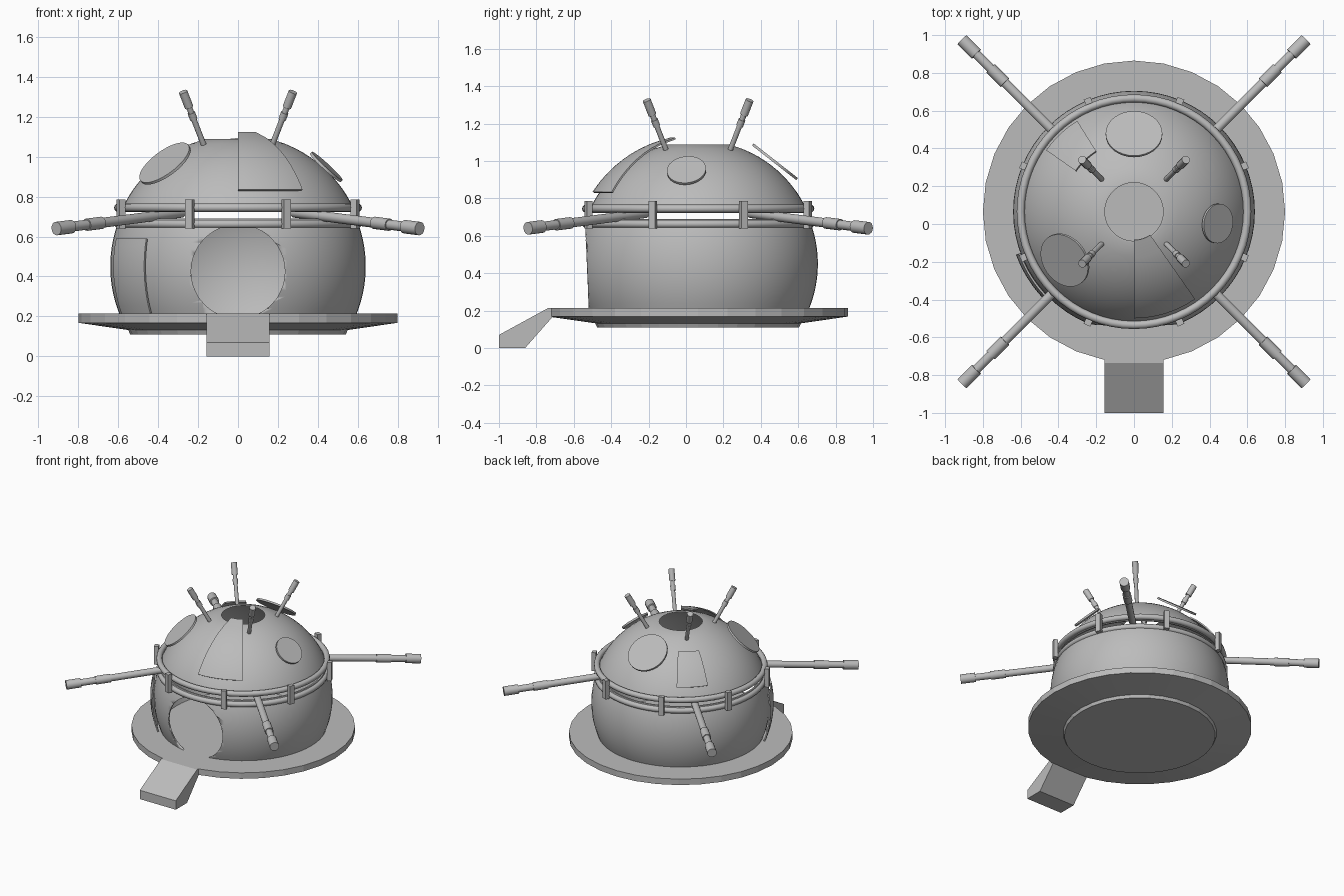
import bpy, bmesh
from math import sin, cos, pi, radians, sqrt
from mathutils import Vector

CY = 0.065          # hull axis in y
DOME_Z = 0.47       # centre height of dome sphere
BODY_Z = 0.45       # centre height of lower hull sphere

cube = bpy.data.objects.get("Cube")
if cube:
    bpy.data.objects.remove(cube)

grey = bpy.data.materials.new("plain_grey")
grey.use_nodes = True
GREY = (0.5, 0.5, 0.5, 1)
grey.diffuse_color = GREY
grey.node_tree.nodes["Principled BSDF"].inputs["Base Color"].default_value = GREY


def finish(name, bm, smooth=30):
    bmesh.ops.remove_doubles(bm, verts=bm.verts, dist=1e-5)
    bmesh.ops.recalc_face_normals(bm, faces=bm.faces)
    mesh = bpy.data.meshes.new(name)
    bm.to_mesh(mesh)
    bm.free()
    mesh.materials.append(grey)
    ob = bpy.data.objects.new(name, mesh)
    bpy.context.collection.objects.link(ob)
    if smooth:
        bpy.ops.object.select_all(action='DESELECT')
        ob.select_set(True)
        bpy.context.view_layer.objects.active = ob
        bpy.ops.object.shade_smooth_by_angle(angle=radians(smooth))
    return ob


def lathe(name, profile, sides, start=(0, CY, 0), axis=(0, 0, 1), smooth=30):
    """Spin (radius, height) points about an axis."""
    bm = bmesh.new()
    turn = Vector((0, 0, 1)).rotation_difference(Vector(axis))
    rings = []
    for r, h in profile:
        rings.append([bm.verts.new(Vector(start) + turn @ Vector(
            (r * cos(2 * pi * i / sides), r * sin(2 * pi * i / sides), h)))
            for i in range(sides)])
    for a, b in zip(rings, rings[1:]):
        for i in range(sides):
            j = (i + 1) % sides
            bm.faces.new((a[i], a[j], b[j], b[i]))
    bmesh.ops.remove_doubles(bm, verts=bm.verts, dist=1e-5)
    return finish(name, bm, smooth)


def sphere_shell(name, radius, centre, z0, z1, steps=16, wall=0.012):
    """Thin spherical band, open at top and bottom."""
    heights = [z0 + (z1 - z0) * i / steps - centre for i in range(steps + 1)]
    outer = [(sqrt(radius ** 2 - h * h), h + centre) for h in heights]
    inner = [(r - wall, z) for r, z in reversed(outer)]
    return lathe(name, outer + inner + outer[:1], 64)


def curved_panel(name, az0, az1, z0, z1, radius, centre, thick=0.01, n=10):
    """Curved plate following a sphere between two azimuths and heights."""
    bm = bmesh.new()
    layers = []
    for rad in (radius, radius - thick):
        grid = []
        for k in range(n + 1):
            h = z0 + (z1 - z0) * k / n - centre
            r = sqrt(radius ** 2 - h * h)
            s = rad / radius
            row = []
            for i in range(n + 1):
                a = radians(az0 + (az1 - az0) * i / n)
                row.append(bm.verts.new((r * s * cos(a), CY + r * s * sin(a), centre + h * s)))
            grid.append(row)
        layers.append(grid)
        for k in range(n):
            for i in range(n):
                bm.faces.new((grid[k][i], grid[k][i + 1], grid[k + 1][i + 1], grid[k + 1][i]))

    def border(g):
        return (g[0][:-1] + [row[-1] for row in g[:-1]]
                + g[-1][:0:-1] + [row[0] for row in g[:0:-1]])
    a, b = map(border, layers)
    for i in range(len(a)):
        j = (i + 1) % len(a)
        bm.faces.new((a[i], a[j], b[j], b[i]))
    return finish(name, bm)


def box(name, outline, half_width):
    """Extrude a (y, z) outline along x."""
    bm = bmesh.new()
    face = bm.faces.new([bm.verts.new((-half_width, y, z)) for y, z in outline])
    ext = bmesh.ops.extrude_face_region(bm, geom=[face])
    moved = [v for v in ext["geom"] if isinstance(v, bmesh.types.BMVert)]
    bmesh.ops.translate(bm, verts=moved, vec=(2 * half_width, 0, 0))
    return finish(name, bm, 0)


def jointed_rod(name, a, b, sections):
    """Stepped rod from a to b; sections hold (end fraction, radius)."""
    a, b = Vector(a), Vector(b)
    length = (b - a).length
    profile, last = [(0, 0)], 0
    for end, r in sections:
        profile += [(r, last * length), (r, end * length)]
        last = end
    profile.append((0, length))
    return lathe(name, profile, 16, a, (b - a).normalized())


# Base saucer and entry ramp
lathe("base_disc", [(0, 0.11), (0.54, 0.11), (0.55, 0.132), (0.8, 0.168),
                    (0.8, 0.215), (0, 0.215)], 32, smooth=0)
box("ramp", [(-0.71, 0.215), (-0.735, 0.215), (-1, 0.07), (-1, 0),
             (-0.86, 0), (-0.71, 0.17)], 0.157)

# Lower hull with a round doorway cut in the front
hull = sphere_shell("lower_hull", 0.64, BODY_Z, 0.21, 0.69)
cutter = lathe("doorway_cutter", [(0, 0), (0.235, 0), (0.235, 0.6), (0, 0.6)], 48,
               (0, -0.8, 0.425), (0, 1, 0))
cutter.hide_render = True
cut = hull.modifiers.new("doorway", 'BOOLEAN')
cut.operation = 'DIFFERENCE'
cut.solver = 'EXACT'
cut.object = cutter
bpy.context.view_layer.objects.active = hull
bpy.ops.object.modifier_apply(modifier=cut.name)
bpy.data.objects.remove(cutter)

# Dome with open top
sphere_shell("dome", 0.64, DOME_Z, 0.722, 1.088)

# Raised curved panels
curved_panel("side_door_panel", 200, 225, 0.215, 0.59, 0.665, BODY_Z)
curved_panel("front_dome_panel", -90, -55, 0.835, 1.125, 0.672, DOME_Z)
curved_panel("back_dome_panel", 122, 145, 0.83, 1.025, 0.672, DOME_Z)

# Round dome hatches
for name, az, elev, r, dist in (("back_hatch", 90, 52, 0.15, 0.66),
                                ("right_hatch", 215, 48, 0.15, 0.66),
                                ("left_hatch", -8, 47, 0.105, 0.648)):
    a, e = radians(az), radians(elev)
    d = Vector((cos(a) * cos(e), sin(a) * cos(e), sin(e)))
    lathe(name, [(0, 0), (r, 0), (r, 0.014), (0, 0.014)], 32,
          Vector((0, CY, DOME_Z)) + d * dist, d)

# Two hoops around the waist
for name, z in (("lower_hoop", 0.663), ("upper_hoop", 0.745)):
    lathe(name, [(0.6 + 0.021 * cos(i * pi / 6), z + 0.021 * sin(i * pi / 6))
                 for i in range(13)], 64, smooth=60)

# Clips joining the hoops
for k in range(8):
    clip = box(f"hoop_clip_{k + 1}", [(0.618, 0.64), (0.65, 0.64), (0.65, 0.785), (0.618, 0.785)], 0.019)
    clip.location = (0, CY, 0)
    clip.rotation_euler.z = radians(22.5 + 45 * k)

# Four long arms and four short antennas on the diagonals
for side, sx in (("left", 1), ("right", -1)):
    for end, sy in (("front", -1), ("back", 1)):
        jointed_rod(f"{end}_{side}_arm", (0.28 * sx, CY + 0.28 * sy, 0.72),
                    (0.91 * sx, CY + 0.91 * sy, 0.64),
                    ((0.64, 0.025), (0.76, 0.031), (0.88, 0.025), (1, 0.034)))
        jointed_rod(f"{end}_{side}_antenna", (0.168 * sx, CY + 0.168 * sy, 1.05),
                    (0.275 * sx, CY + 0.275 * sy, 1.325),
                    ((0.5, 0.014), (0.62, 0.019), (0.72, 0.015), (1, 0.022)))
